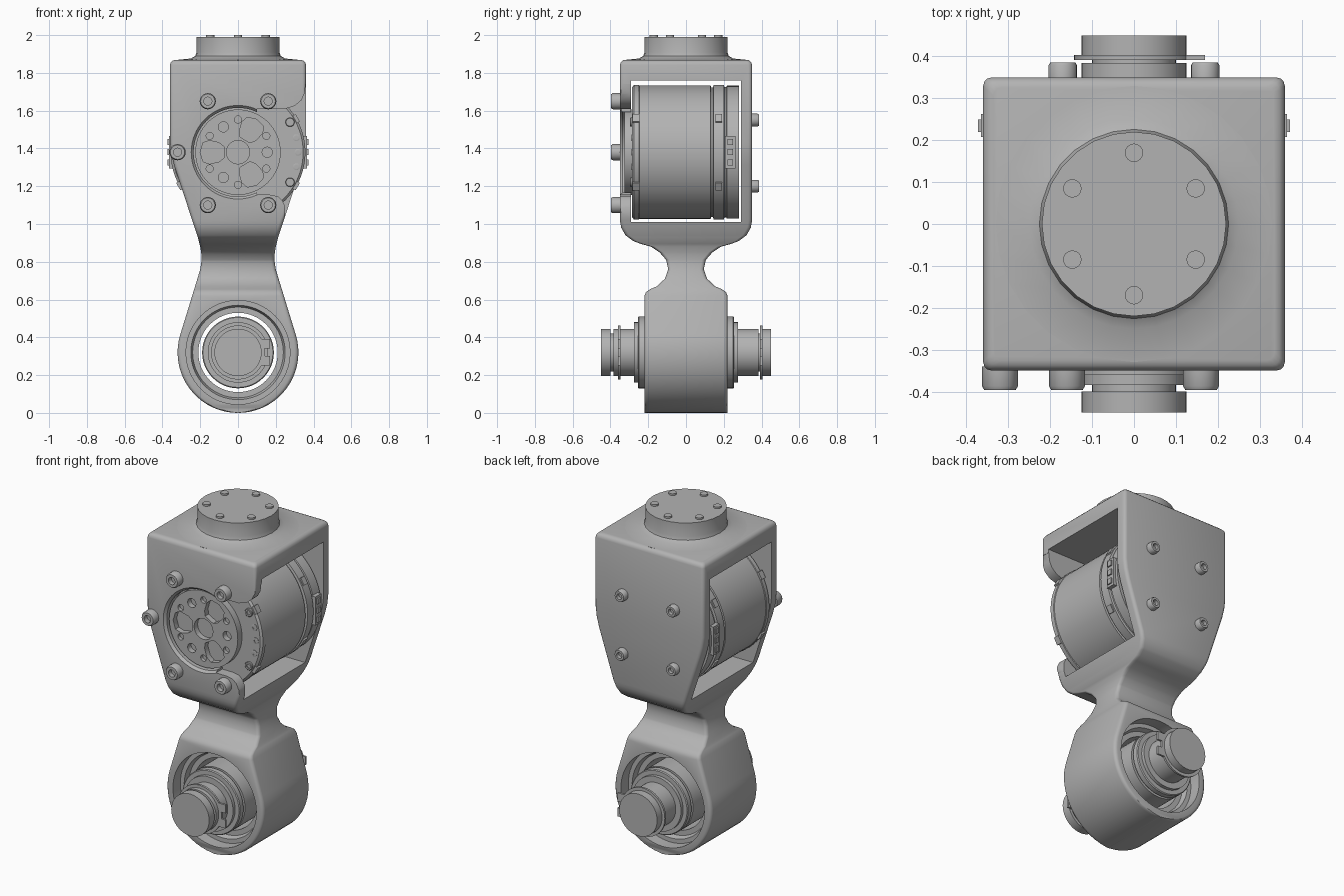
import bpy, bmesh, math
from mathutils import Matrix, Vector

cube = bpy.data.objects.get("Cube")
if cube:
    bpy.data.objects.remove(cube, do_unlink=True)

grey = bpy.data.materials.new("plain_grey")
grey.use_nodes = True
grey.diffuse_color = (0.45, 0.45, 0.45, 1)
grey.node_tree.nodes["Principled BSDF"].inputs["Base Color"].default_value = (0.45, 0.45, 0.45, 1)

parts = []
LOW, MID = 0.32, 1.38      # heights of the shaft axis and the motor axis


def finish(name, bm):
    bmesh.ops.recalc_face_normals(bm, faces=bm.faces)
    mesh = bpy.data.meshes.new(name)
    bm.to_mesh(mesh)
    bm.free()
    mesh.materials.append(grey)
    obj = bpy.data.objects.new(name, mesh)
    bpy.context.collection.objects.link(obj)
    parts.append(obj)
    return obj


def lathe(name, profile, at, axis="Y", steps=48, closed=False):
    """Turn (height, radius) points about an axis."""
    bm = bmesh.new()
    vs = [bm.verts.new((r, h, 0) if axis == "Y" else (r, 0, h)) for h, r in profile]
    for a, b in zip(vs, vs[1:] + vs[:1] if closed else vs[1:]):
        bm.edges.new((a, b))
    bmesh.ops.spin(bm, geom=bm.verts[:] + bm.edges[:], cent=(0, 0, 0),
                   axis=(0, 1, 0) if axis == "Y" else (0, 0, 1),
                   angle=math.tau, steps=steps)
    bmesh.ops.remove_doubles(bm, verts=bm.verts, dist=1e-5)
    bmesh.ops.translate(bm, verts=bm.verts, vec=at)
    return finish(name, bm)


def disc(name, x, z, r, y0, y1, steps=24):
    return lathe(name, [(y0, 0), (y0, r), (y1, r), (y1, 0)], (x, 0, z), steps=steps)


def prism(name, outline, y0, y1):
    """Extrude an (x, z) outline along y."""
    bm = bmesh.new()
    face = bm.faces.new([bm.verts.new((x, y0, z)) for x, z in outline])
    out = bmesh.ops.extrude_face_region(bm, geom=[face])["geom"]
    bmesh.ops.translate(bm, vec=(0, y1 - y0, 0),
                        verts=[v for v in out if isinstance(v, bmesh.types.BMVert)])
    return finish(name, bm)


def box(name, centre, size, turn=0):
    bm = bmesh.new()
    bmesh.ops.create_cube(bm, size=1, matrix=Matrix.Translation(centre)
                          @ Matrix.Rotation(turn, 4, "Y") @ Matrix.Diagonal((*size, 1)))
    return finish(name, bm)


def cut(target, *cutters):
    for c in cutters:
        mod = target.modifiers.new("cut", "BOOLEAN")
        mod.operation, mod.solver, mod.object = "DIFFERENCE", "EXACT", c
        bpy.context.view_layer.objects.active = target
        bpy.ops.object.modifier_apply(modifier=mod.name)
        parts.remove(c)
        bpy.data.objects.remove(c, do_unlink=True)


def sample(table, z):
    if z <= table[0][0]:
        return table[0][1]
    for (a, u), (b, v) in zip(table, table[1:]):
        if z <= b:
            return u + (v - u) * (z - a) / (b - a)
    return table[-1][1]


# Bracket: rounded rectangles stacked along z, following width and depth profiles
width = [(0.417, 0.305), (0.72, 0.212), (0.76, 0.2), (0.8, 0.194), (0.84, 0.194), (0.88, 0.2),
         (0.93, 0.213), (1.0, 0.236), (1.31, 0.338), (1.37, 0.353), (1.43, 0.36)]
depth = [(0.62, 0.22), (0.64, 0.212), (0.655, 0.19), (0.67, 0.155), (0.71, 0.112), (0.76, 0.094),
         (0.81, 0.105), (0.85, 0.14), (0.88, 0.185), (0.895, 0.24), (0.91, 0.28),
         (0.94, 0.32), (0.98, 0.343), (1.02, 0.35)]
arc = [LOW - LOW * math.cos(math.radians(a)) for a in range(0, 105, 6)]
levels = sorted(set(arc + [z for z, _ in width + depth]))
sections = []
for z in levels:
    half = math.sqrt(max(0, LOW ** 2 - (z - LOW) ** 2)) if z < width[0][0] else sample(width, z)
    sections.append((z, max(half, 0.004), sample(depth, z)))
sections += [(z, 0.36 - s, 0.35 - s) for z, s in ((1.842, 0), (1.855, 0.004), (1.864, 0.012), (1.868, 0.024))]

bm = bmesh.new()
rings = []
for z, hx, hy in sections:
    c = min(0.02, hx * 0.9)
    ring = []
    for i, (sx, sy) in enumerate(((1, 1), (-1, 1), (-1, -1), (1, -1))):
        for k in range(4):
            t = math.radians(90 * i + 30 * k)
            ring.append(bm.verts.new((sx * (hx - c) + c * math.cos(t), sy * (hy - c) + c * math.sin(t), z)))
    rings.append(ring)
for a, b in zip(rings, rings[1:]):
    for i in range(len(a)):
        j = (i + 1) % len(a)
        bm.faces.new((a[i], a[j], b[j], b[i]))
bm.faces.new(rings[0][::-1])
bm.faces.new(rings[-1])
bracket = finish("bracket", bm)

# Openings: side window, lower bore, front round hole and open front corner
cut(bracket,
    box("window_cutter", (0, 0, 1.385), (1, 0.58, 0.75)),
    disc("bore_cutter", 0, LOW, 0.275, -0.5, 0.5, 64),
    lathe("hole_cutter", [(-0.4, 0), (-0.4, 0.29), (-0.335, 0.235), (-0.2, 0.235), (-0.2, 0)],
          (0, 0, MID), steps=64),
    prism("corner_cutter", [(0.1, 1.61), (0.25, 1.61), (0.3, 1.625), (0.335, 1.655), (0.352, 1.69),
                            (0.358, 1.74), (0.5, 1.74), (0.5, 1.03), (0.25, 1.03), (0.25, 1.09),
                            (0.235, 1.125), (0.21, 1.147), (0.17, 1.155), (0.1, 1.155)], -0.5, -0.25))

# Top flange with rivets
lathe("top_flange", [(1.84, 0), (1.84, 0.33), (1.868, 0.33), (1.876, 0.25), (1.89, 0.226), (1.91, 0.22),
                     (1.99, 0.22), (1.99, 0)], (0, 0, 0), "Z", 28)
for k in range(6):
    a = math.radians(90 + 60 * k)
    lathe("flange_rivet", [(1.98, 0), (1.98, 0.022), (2.0, 0.022), (2.0, 0)],
          (0.17 * math.cos(a), 0.17 * math.sin(a), 0), "Z", 16)

# Motor drum with grooves
lathe("motor_drum", [(-0.285, 0), (-0.285, 0.345), (-0.275, 0.357), (-0.25, 0.357), (-0.247, 0.353),
                     (0.13, 0.353), (0.133, 0.343), (0.143, 0.343), (0.146, 0.357), (0.2, 0.357),
                     (0.203, 0.345), (0.213, 0.345), (0.216, 0.352), (0.28, 0.352), (0.28, 0)],
      (0, 0, MID), steps=72)

# Output disc with centre hole, three pockets and small holes
output = disc("output_disc", 0, MID, 0.226, -0.325, -0.28, 64)
cutters = [disc("hub_cutter", 0, MID, 0.062, -0.4, -0.292)]
for deg in (180, 60, -60):
    a = math.radians(deg)
    outline = [(0.075, -0.03), (0.1, -0.05), (0.15, -0.062), (0.185, -0.05), (0.2, 0),
               (0.185, 0.05), (0.15, 0.062), (0.1, 0.05), (0.075, 0.03)]
    cutters.append(prism("pocket_cutter", [(u * math.cos(a) - v * math.sin(a),
                                            MID + u * math.sin(a) + v * math.cos(a))
                                           for u, v in outline], -0.4, -0.292))
    b = a + math.pi
    cutters.append(disc("hole_cutter", 0.155 * math.cos(b), MID + 0.155 * math.sin(b), 0.027, -0.4, -0.292))
for k in range(6):
    a = math.radians(30 + 60 * k)
    cutters.append(disc("screw_cutter", 0.173 * math.cos(a), MID + 0.173 * math.sin(a), 0.019, -0.4, -0.305, 16))
cut(output, *cutters)


# Socket bolts
def bolt(name, x, z, y, side, r, h):
    shape = [(-0.01, 0), (-0.01, r), (0.8 * h, r), (h, 0.88 * r), (h, 0.5 * r), (0.4 * h, 0.5 * r), (0.4 * h, 0)]
    lathe(name, [(side * t, q) for t, q in shape], (x, y, z), steps=20)


for x, z in ((-0.16, 1.65), (0.16, 1.65), (-0.16, 1.1), (0.16, 1.1), (-0.32, MID)):
    bolt("front_bolt", x, z, -0.35, -1, 0.043, 0.046)
for x in (-0.17, 0.17):
    for z in (1.2, 1.55):
        bolt("back_bolt", x, z, 0.35, 1, 0.034, 0.036)
for deg in (-30, -14, 0, 14, 30):
    a = math.radians(deg)
    bolt("motor_screw", 0.318 * math.cos(a), MID + 0.318 * math.sin(a), -0.285, -1,
         0.024 if abs(deg) == 30 else 0.018, 0.012 if abs(deg) == 30 else 0.004)

# Drum tabs and cable connectors on both sides
for side in (-1, 1):
    for deg in (-30, 30):
        a = math.radians(deg)
        for y in (-0.265, 0.173):
            box("drum_tab", (side * 0.355 * math.cos(a), y, MID + 0.355 * math.sin(a)),
                (0.02, 0.035, 0.045), -a * side)
    box("connector", (side * 0.345, 0.235, MID), (0.04, 0.055, 0.17))
    for k in (-1, 0, 1):
        box("connector_pin", (side * 0.367, 0.235, MID + 0.055 * k), (0.012, 0.03, 0.032))

# Liner ring inside the lower bore, leaving a thin gap to the shaft
lathe("bore_liner", [(-0.15, 0.28), (-0.15, 0.25), (-0.12, 0.24), (-0.12, 0.21), (0.12, 0.21),
                     (0.12, 0.24), (0.15, 0.25), (0.15, 0.28)], (0, 0, LOW), steps=64, closed=True)

# Stepped shaft
half = [(0.45, 0), (0.45, 0.125), (0.4, 0.125), (0.4, 0.1), (0.385, 0.1), (0.385, 0.125),
        (0.275, 0.125), (0.275, 0.16), (0.255, 0.16), (0.255, 0.185), (0.25, 0.19), (0.22, 0.19),
        (0.22, 0.175), (0.205, 0.175), (0.205, 0.19)]
lathe("shaft", half + [(-y, r) for y, r in reversed(half)], (0, 0, LOW), steps=48)

# Snap rings with ears
for y in (-0.354, 0.398):
    lathe("snap_ring", [(y - 0.006, 0.09), (y - 0.006, 0.143), (y + 0.006, 0.143), (y + 0.006, 0.09)],
          (0, 0, LOW), closed=True)
    for s in (-1, 1):
        box("snap_ring_ear", (0.142, y, LOW + s * 0.045), (0.055, 0.012, 0.05))

# Smooth shading with sharp edges kept
bpy.ops.object.select_all(action="DESELECT")
for obj in parts:
    obj.select_set(True)
bpy.context.view_layer.objects.active = bracket
bpy.ops.object.shade_smooth_by_angle(angle=math.radians(35))
